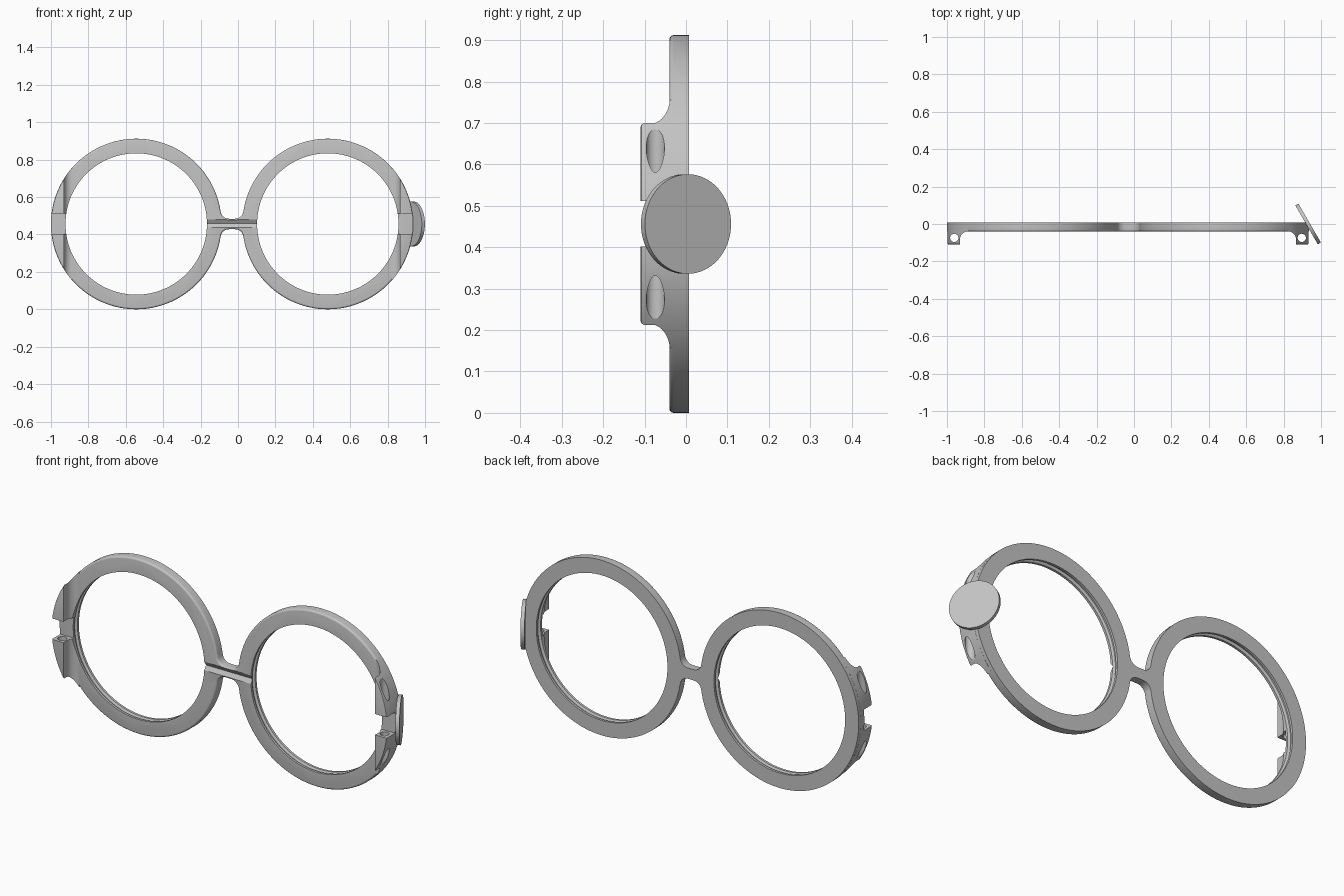
import bpy, bmesh
from math import sin, cos, pi, atan2, sqrt, radians
from mathutils import Matrix, Vector

cube = bpy.data.objects.get("Cube")
if cube:
    bpy.data.objects.remove(cube, do_unlink=True)

R_OUT, R_IN, ZC = 0.456, 0.378, 0.456     # rim radii and centre height
CENTRES = {-1: -0.544, 1: 0.48}           # rim centre x per side
FRONT, BACK = -0.04, 0.007                # rim depth range
BLOCK_FRONT = -0.11
SEG = 128

grey = bpy.data.materials.new("light grey")
grey.use_nodes = True
grey.diffuse_color = (0.55, 0.55, 0.55, 1)
grey.node_tree.nodes["Principled BSDF"].inputs["Base Color"].default_value = (0.55, 0.55, 0.55, 1)


def finish(bm, name):
    bmesh.ops.recalc_face_normals(bm, faces=bm.faces)
    mesh = bpy.data.meshes.new(name)
    bm.to_mesh(mesh)
    bm.free()
    mesh.materials.append(grey)
    obj = bpy.data.objects.new(name, mesh)
    bpy.context.collection.objects.link(obj)
    return obj


def prism(name, points, direction, bevel=0):
    """Extrude a closed outline; optionally round the edge of the starting cap."""
    bm = bmesh.new()
    cap = bm.faces.new([bm.verts.new(p) for p in points])
    new = bmesh.ops.extrude_face_region(bm, geom=[cap], use_keep_orig=True)["geom"]
    moved = [g for g in new if isinstance(g, bmesh.types.BMVert)]
    bmesh.ops.translate(bm, verts=moved, vec=Vector(direction))
    bmesh.ops.recalc_face_normals(bm, faces=bm.faces)
    if bevel:
        bmesh.ops.bevel(bm, geom=list(cap.edges), offset=bevel, segments=4,
                        profile=0.5, affect='EDGES', clamp_overlap=False)
    return finish(bm, name)


def lathe(name, profile, cx):
    """Revolve (radius, y) points about the rim axis."""
    bm = bmesh.new()
    vs = [bm.verts.new((cx + r, y, ZC)) for r, y in profile]
    es = [bm.edges.new(pair) for pair in zip(vs, vs[1:])]
    bmesh.ops.spin(bm, geom=vs + es, cent=(cx, 0, ZC), axis=(0, 1, 0),
                   angle=2 * pi, steps=SEG, use_merge=False)
    bmesh.ops.remove_doubles(bm, verts=bm.verts, dist=1e-5)
    return finish(bm, name)


def boolean(obj, other, operation):
    mod = obj.modifiers.new("cut", 'BOOLEAN')
    mod.operation, mod.object, mod.solver = operation, other, 'EXACT'
    graph = bpy.context.evaluated_depsgraph_get()
    mesh = bpy.data.meshes.new_from_object(obj.evaluated_get(graph))
    obj.modifiers.clear()
    obj.data = mesh
    bpy.data.objects.remove(other, do_unlink=True)


def arc(cx, cz, r, a, b, n):
    return [(cx + r * cos(a + (b - a) * i / n), cz + r * sin(a + (b - a) * i / n))
            for i in range(n + 1)]


# Frame outline: two rims joined by a bridge with filleted corners
FILLET, HALF = 0.045, 0.028
rise = HALF + FILLET
reach = sqrt((R_OUT + FILLET) ** 2 - rise ** 2)
t = atan2(rise, reach)
xl, xr = CENTRES[-1], CENTRES[1]
outline = arc(xl, ZC, R_OUT, t, 2 * pi - t, SEG)
outline += arc(xl + reach, ZC - rise, FILLET, pi - t, pi / 2, 8)[1:]
outline += arc(xr - reach, ZC - rise, FILLET, pi / 2, t, 8)
outline += arc(xr, ZC, R_OUT, t - pi, pi - t, SEG)[1:]
outline += arc(xr - reach, ZC + rise, FILLET, -t, -pi / 2, 8)[1:]
outline += arc(xl + reach, ZC + rise, FILLET, -pi / 2, t - pi, 8)[:-1]
frame = prism("spectacle_frame", [(x, FRONT, z) for x, z in outline],
              (0, BACK - FRONT, 0), bevel=0.01)

# Hinge blocks: flared profile trimmed to the rim, split by a gap and drilled
FLARE, INNER = 0.042, 0.386
for side, cx in CENTRES.items():
    bottom = FRONT + 0.0005
    profile = [(0.48, BLOCK_FRONT), (INNER, BLOCK_FRONT)]
    profile += arc(INNER - FLARE, bottom - FLARE, FLARE, 0, pi / 2, 8)
    profile += [(INNER - FLARE, -0.012), (0.48, -0.012)]
    block = prism("hinge_block", [(cx + side * u, y, ZC - 0.45) for u, y in profile],
                  (0, 0, 0.9))
    r = R_OUT + 0.0004
    trim = lathe("block_trim", [(0, BLOCK_FRONT - 0.001), (r - 0.008, BLOCK_FRONT - 0.001),
                                (r - 0.002, BLOCK_FRONT + 0.002), (r, BLOCK_FRONT + 0.008),
                                (r, 0.05), (0, 0.05)], cx)
    boolean(block, trim, 'INTERSECT')
    gap = prism("hinge_gap", [(cx + side * u, y, ZC - 0.054) for u, y in
                              ((0.3, -0.2), (0.6, -0.2), (0.6, bottom), (0.3, bottom))],
                (0, 0, 0.109))
    boolean(block, gap, 'DIFFERENCE')
    hole = prism("pin_hole", [(x, y, ZC - 0.4) for x, y in
                              arc(cx + side * 0.417, -0.074, 0.022, 0, 2 * pi, 32)[:-1]],
                 (0, 0, 0.8))
    boolean(block, hole, 'DIFFERENCE')
    boolean(frame, block, 'UNION')

# Lens openings with a retaining groove in the inner wall
for cx in CENTRES.values():
    lens = lathe("lens_opening", [(0, -0.2), (R_IN, -0.2), (R_IN, -0.028),
                                  (R_IN + 0.012, -0.022), (R_IN + 0.012, -0.011),
                                  (R_IN, -0.005), (R_IN, 0.1), (0, 0.1)], cx)
    boolean(frame, lens, 'DIFFERENCE')

# Shallow channel across the front of the bridge
channel = prism("bridge_channel", [(-0.3, y, ZC + 0.002 + z) for y, z in
                                   ((-0.026, 0), (-0.068, 0.066), (-0.068, -0.066))],
                (0.52, 0, 0))
boolean(frame, channel, 'DIFFERENCE')

# Round pad set at an angle on the left rim
bm = bmesh.new()
place = (Matrix.Translation((0.931, 0, ZC)) @ Matrix.Rotation(radians(30), 4, 'Z')
         @ Matrix.Rotation(radians(90), 4, 'Y'))
bmesh.ops.create_cone(bm, cap_ends=True, segments=96, radius1=0.12, radius2=0.12,
                      depth=0.019, matrix=place)
pad = finish(bm, "round_pad")

# Smooth curved walls, keep crisp edges
for obj in (frame, pad):
    bpy.ops.object.select_all(action='DESELECT')
    obj.select_set(True)
    bpy.context.view_layer.objects.active = obj
    bpy.ops.object.shade_smooth_by_angle(angle=radians(28))
